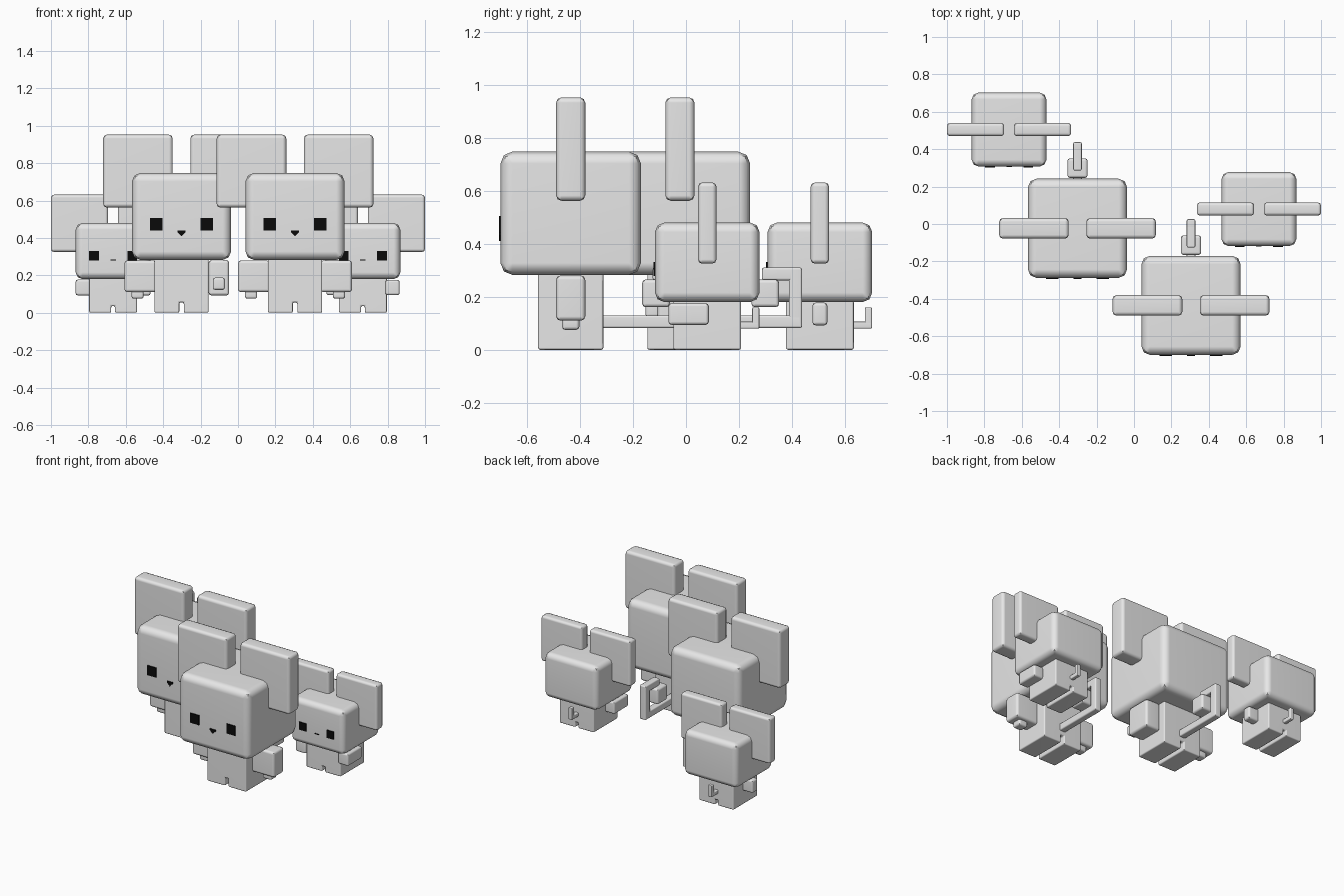
import bpy, bmesh
from mathutils import Vector

cube = bpy.data.objects.get("Cube")
if cube:
    bpy.data.objects.remove(cube, do_unlink=True)


def material(name, value):
    mat = bpy.data.materials.new(name)
    mat.use_nodes = True
    color = (value, value, value, 1)
    mat.diffuse_color = color
    mat.node_tree.nodes["Principled BSDF"].inputs["Base Color"].default_value = color
    return mat


GREY = material("light_grey", 0.8)
BLACK = material("black", 0.003)


def finish(name, bm, mat, bevel=0.0):
    """Round the edges, shade smoothly and link the part."""
    bmesh.ops.recalc_face_normals(bm, faces=bm.faces)
    if bevel:
        bmesh.ops.bevel(bm, geom=bm.edges[:], offset=bevel, segments=2,
                        profile=0.5, affect='EDGES', clamp_overlap=True)
    mesh = bpy.data.meshes.new(name)
    bm.to_mesh(mesh)
    bm.free()
    mesh.materials.append(mat)
    obj = bpy.data.objects.new(name, mesh)
    bpy.context.collection.objects.link(obj)
    if bevel:
        mesh.shade_smooth()
        mesh.set_sharp_from_angle(angle=0.8)
        obj.modifiers.new("even_shading", 'WEIGHTED_NORMAL').keep_sharp = True
    return obj


def box(name, center, size, bevel=0.0, mat=GREY):
    bm = bmesh.new()
    bmesh.ops.create_cube(bm, size=1)
    for v in bm.verts:
        v.co = Vector(center) + v.co * Vector(size)
    return finish(name, bm, mat, bevel)


def prism(name, profile, y0, y1, bevel=0.0, mat=GREY):
    """Extrude an x-z outline along y."""
    bm = bmesh.new()
    face = bm.faces.new([bm.verts.new((x, y0, z)) for x, z in profile])
    new = bmesh.ops.extrude_face_region(bm, geom=[face])["geom"]
    moved = [v for v in new if isinstance(v, bmesh.types.BMVert)]
    bmesh.ops.translate(bm, verts=moved, vec=(0, y1 - y0, 0))
    return finish(name, bm, mat, bevel)


def body(name, x, y, half_w, half_d, top, slot_w, slot_h):
    """Torso with a slot between the two legs."""
    right = [(half_w, top), (half_w, 0), (slot_w, 0), (slot_w, slot_h)]
    outline = right + [(-px, pz) for px, pz in reversed(right)]
    prism(name, [(x + px, pz) for px, pz in outline],
          y - half_d, y + half_d, 0.008)


def hanging_arm(name, x, y, side):
    box(name + "_arm", (x + side * 0.22, y, 0.195), (0.17, 0.11, 0.17), 0.016)
    box(name + "_hand", (x + side * 0.235, y, 0.1), (0.065, 0.065, 0.05), 0.012)


def big_figure(name, x, y, left_arm_forward):
    box(name + "_head", (x, y, 0.515), (0.53, 0.53, 0.465), 0.045)
    body(name + "_body", x, y, 0.145, 0.123, 0.31, 0.012, 0.055)
    front = y - 0.265
    for side, label in ((-1, "_right"), (1, "_left")):
        part = name + label
        box(part + "_ear", (x + side * 0.233, y, 0.757), (0.372, 0.11, 0.39), 0.02)
        box(part + "_eye", (x + side * 0.135, front - 0.002, 0.473),
            (0.065, 0.008, 0.065), mat=BLACK)
        if side > 0 and left_arm_forward:
            # Raised arm with the hand facing forward
            box(part + "_arm", (x + 0.2, y, 0.187), (0.11, 0.17, 0.19), 0.016)
            box(part + "_hand", (x + 0.2, y - 0.1, 0.155), (0.065, 0.06, 0.065), 0.012)
        else:
            hanging_arm(part, x, y, side)
    # Nose
    prism(name + "_nose",
          [(x - 0.021, 0.44), (x + 0.021, 0.44), (x + 0.021, 0.431),
           (x, 0.41), (x - 0.021, 0.431)], front - 0.006, front + 0.002, mat=BLACK)
    # Hooked tail with a block hanging from its tip
    box(name + "_tail_base", (x, y + 0.28, 0.106), (0.046, 0.36, 0.048), 0.008)
    box(name + "_tail_upright", (x, y + 0.436, 0.196), (0.046, 0.05, 0.228), 0.008)
    box(name + "_tail_top", (x, y + 0.385, 0.286), (0.046, 0.152, 0.048), 0.008)
    box(name + "_tail_block", (x, y + 0.322, 0.213), (0.108, 0.105, 0.105), 0.014)


def small_figure(name, x, y, arms_forward):
    box(name + "_head", (x, y, 0.33), (0.4, 0.395, 0.3), 0.036)
    body(name + "_body", x, y, 0.128, 0.128, 0.2, 0.01, 0.036)
    front = y - 0.197
    for side, label in ((-1, "_right"), (1, "_left")):
        part = name + label
        box(part + "_ear", (x + side * 0.179, y, 0.478), (0.306, 0.07, 0.306), 0.016)
        box(part + "_eye", (x + side * 0.102, front - 0.002, 0.305),
            (0.052, 0.009, 0.052), mat=BLACK)
        if arms_forward:
            box(part + "_arm", (x + side * 0.158, y - 0.07, 0.135),
                (0.076, 0.152, 0.082), 0.012)
        else:
            box(part + "_arm", (x + side * 0.158, y, 0.135),
                (0.085, 0.057, 0.085), 0.012)
    box(name + "_mouth", (x, front - 0.001, 0.282), (0.03, 0.005, 0.006), mat=BLACK)
    # Short upturned tail
    box(name + "_tail_base", (x, y + 0.155, 0.093), (0.027, 0.08, 0.026), 0.005)
    box(name + "_tail_tip", (x, y + 0.183, 0.12), (0.027, 0.027, 0.08), 0.005)


big_figure("rear_big", -0.302, -0.023, True)
big_figure("front_big", 0.305, -0.435, False)
small_figure("rear_small", -0.668, 0.505, False)
small_figure("side_small", 0.668, 0.08, True)
